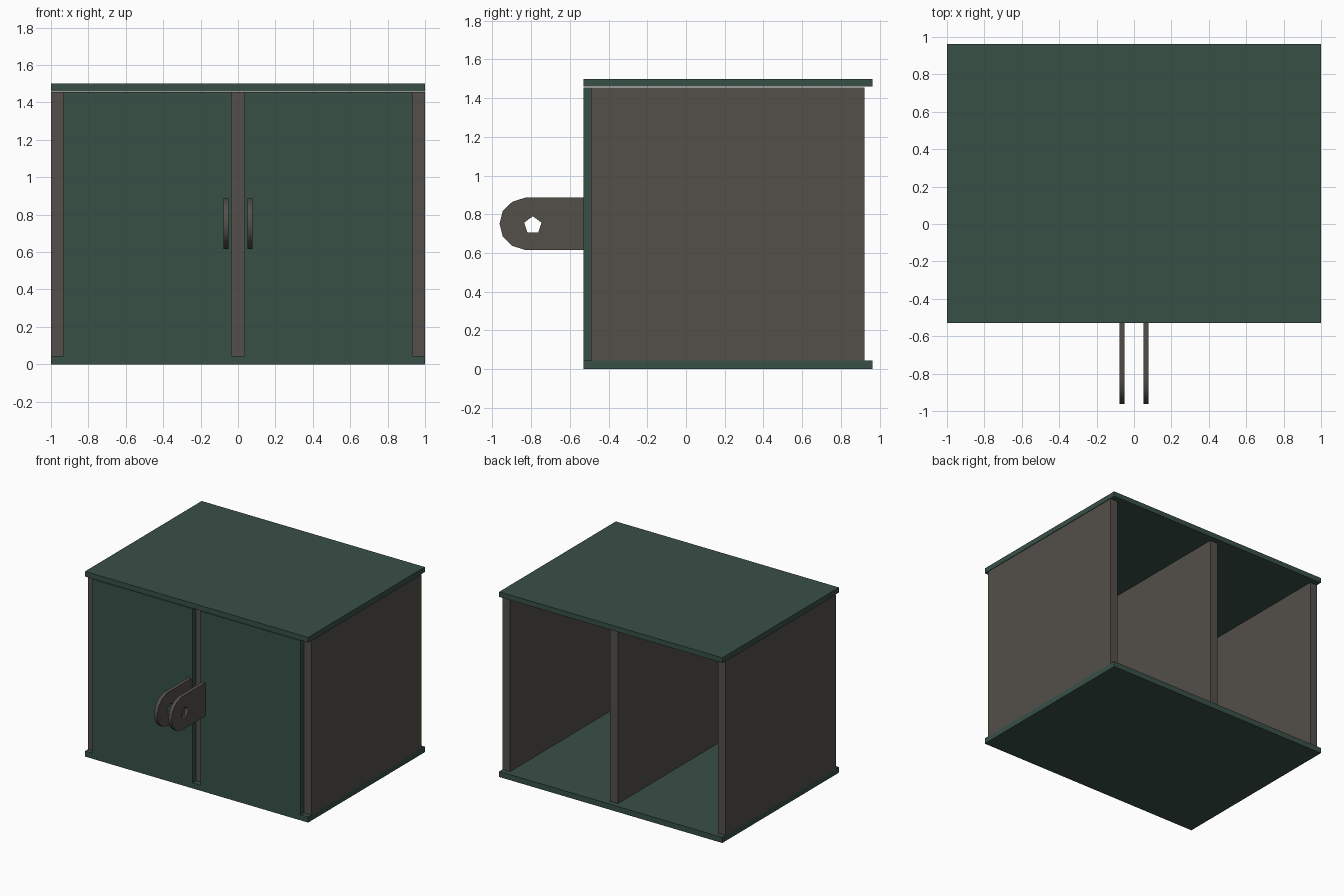
import bpy, bmesh, math
from mathutils import Vector

if "Cube" in bpy.data.objects:
    bpy.data.objects.remove(bpy.data.objects["Cube"])


def material(name, rgb):
    m = bpy.data.materials.new(name)
    m.diffuse_color = (*rgb, 1)
    m.use_nodes = True
    m.node_tree.nodes["Principled BSDF"].inputs["Base Color"].default_value = m.diffuse_color
    return m


GREEN = material("dark green paint", (0.039, 0.079, 0.062))
BROWN = material("grey brown wood", (0.087, 0.079, 0.069))


def add_object(name, bm, mat):
    bmesh.ops.recalc_face_normals(bm, faces=bm.faces)
    mesh = bpy.data.meshes.new(name)
    bm.to_mesh(mesh)
    bm.free()
    mesh.materials.append(mat)
    ob = bpy.data.objects.new(name, mesh)
    bpy.context.collection.objects.link(ob)
    return ob


def box(name, x, y, z, mat):
    """Box from (min, max) ranges on each axis."""
    bm = bmesh.new()
    bmesh.ops.create_cube(bm, size=1)
    for v in bm.verts:
        v.co = [r[0] if c < 0 else r[1] for c, r in zip(v.co, (x, y, z))]
    return add_object(name, bm, mat)


def handle(name, x0, x1):
    """Rounded tab with a five-sided hole, extruded along x."""
    zc = 0.751
    upper = [(-0.525, 0.135), (-0.83, 0.135), (-0.897, 0.114), (-0.946, 0.067)]
    outline = [(y, zc + h) for y, h in upper] + [(-0.963, zc)]
    outline += [(y, zc - h) for y, h in reversed(upper)]
    hole = []
    for i in range(5):
        a = math.pi / 2 + i * math.tau / 5
        hole.append((-0.791 + 0.047 * math.cos(a), 0.743 + 0.047 * math.sin(a)))
    bm = bmesh.new()
    edges = []
    for loop in (outline, hole):
        vs = [bm.verts.new((x0, y, z)) for y, z in loop]
        edges += [bm.edges.new((vs[i - 1], vs[i])) for i in range(len(vs))]
    bmesh.ops.triangle_fill(bm, edges=edges, use_beauty=True, normal=Vector((1, 0, 0)))
    ext = bmesh.ops.extrude_face_region(bm, geom=bm.faces[:], use_keep_orig=True)
    moved = [g for g in ext["geom"] if isinstance(g, bmesh.types.BMVert)]
    bmesh.ops.translate(bm, verts=moved, vec=(x1 - x0, 0, 0))
    ob = add_object(name, bm, BROWN)
    bpy.ops.object.select_all(action='DESELECT')
    ob.select_set(True)
    bpy.context.view_layer.objects.active = ob
    bpy.ops.object.shade_smooth_by_angle(angle=math.radians(50))


# Top and bottom boards
FULL_Y = (-0.53, 0.963)
box("bottom_board", (-1, 1), FULL_Y, (0, 0.045), GREEN)
box("top_board", (-1, 1), FULL_Y, (1.459, 1.5), GREEN)

# Upright panels, open at the back
PANEL_Y, PANEL_Z = (-0.49, 0.922), (0.045, 1.455)
box("centre_divider", (-0.035, 0.035), PANEL_Y, PANEL_Z, BROWN)

# Sides, doors and handles, one of each per half
for label, s in (("left", -1), ("right", 1)):
    box(label + "_side_panel", sorted((s * 0.933, s)), PANEL_Y, PANEL_Z, BROWN)
    box(label + "_door", sorted((s * 0.035, s * 0.933)), (-0.53, -0.49), PANEL_Z, GREEN)
    handle(label + "_handle", *sorted((s * 0.05, s * 0.078)))
